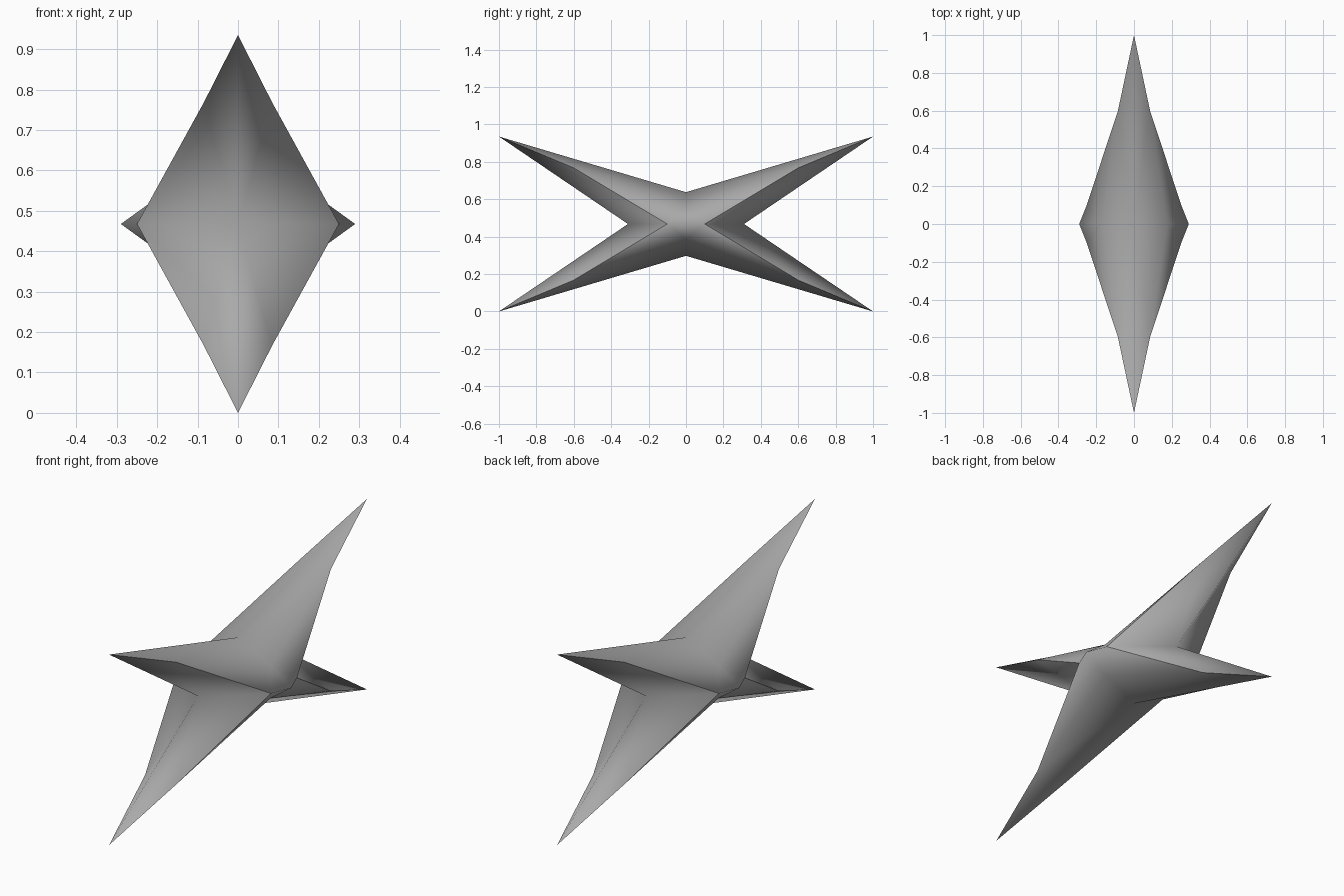
import bpy
import bmesh

cube = bpy.data.objects.get("Cube")
if cube:
    bpy.data.objects.remove(cube, do_unlink=True)

HALF_HEIGHT = 0.4675

# Flat grey material
grey = bpy.data.materials.new("mid_grey")
grey.use_nodes = True
colour = (0.4, 0.4, 0.4, 1)
grey.diffuse_color = colour
grey.node_tree.nodes["Principled BSDF"].inputs["Base Color"].default_value = colour

# One eighth of the star: half of one spike and its share of the hub
bm = bmesh.new()
tip = bm.verts.new((0, 1, HALF_HEIGHT))
shoulder = bm.verts.new((0.085, 0.6, 0.3))
crown = bm.verts.new((0, 0, 0.17))
hub_bevel = bm.verts.new((0.175, 0, 0.083))
hub_side = bm.verts.new((0.29, 0, 0))
root = bm.verts.new((0.25, 0.1, 0))
valley = bm.verts.new((0, 0.31, 0))

for corners in (
    (crown, shoulder, tip),
    (crown, hub_bevel, shoulder),
    (hub_bevel, root, shoulder),
    (hub_bevel, hub_side, root),
    (tip, shoulder, valley),
    (valley, shoulder, root),
):
    bm.faces.new(corners).smooth = True

# Crisp edge along the side of the spike, smooth elsewhere
for a, b in ((tip, shoulder), (shoulder, root)):
    bm.edges.get((a, b)).smooth = False

mesh = bpy.data.meshes.new("four_point_star")
bm.to_mesh(mesh)
bm.free()
mesh.materials.append(grey)

star = bpy.data.objects.new("four_point_star", mesh)
star.location.z = HALF_HEIGHT
bpy.context.collection.objects.link(star)

# Mirror to all four spikes and both sides
mirror = star.modifiers.new("Mirror", 'MIRROR')
mirror.use_axis = (True, True, True)
mirror.use_clip = True
mirror.merge_threshold = 0.001
